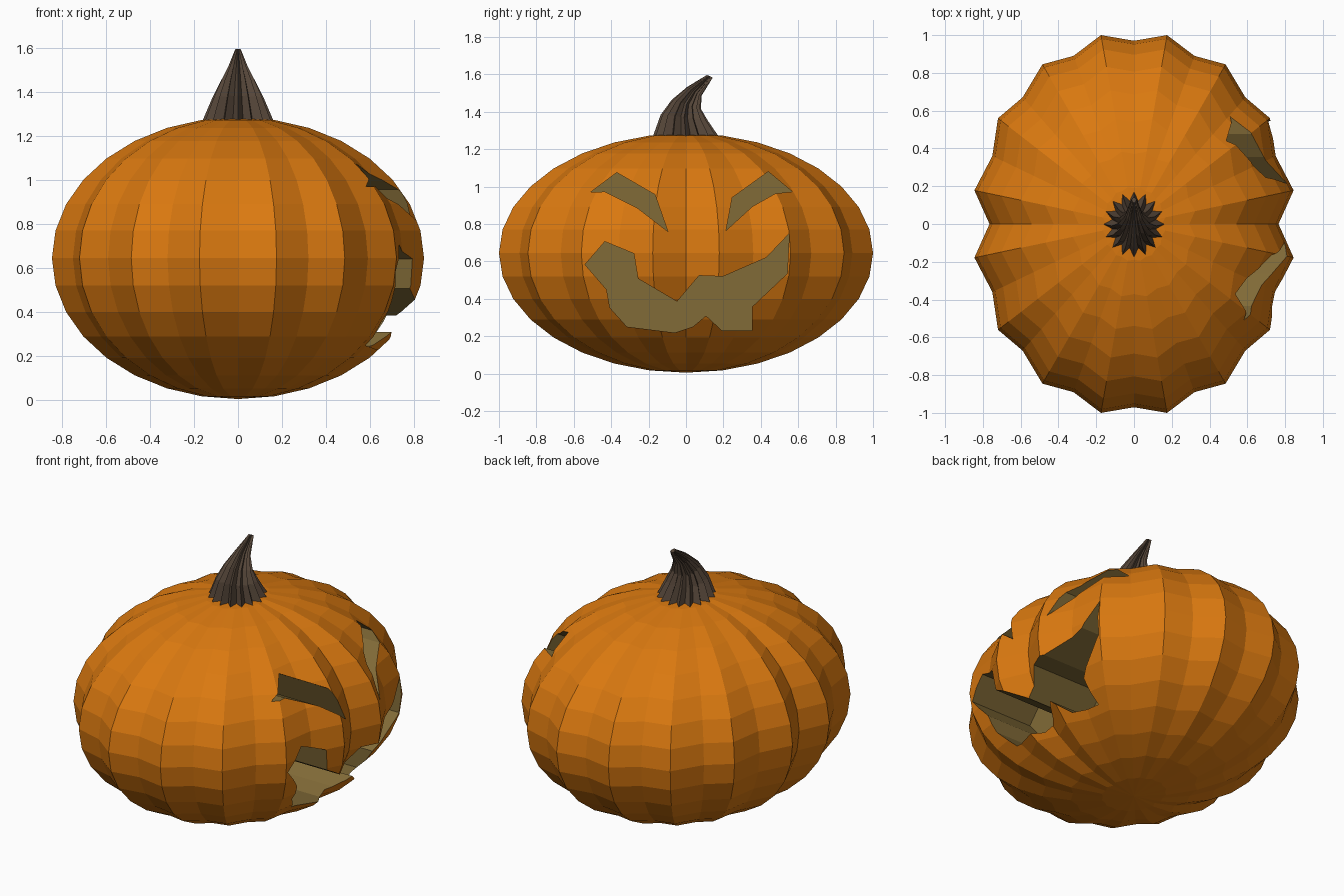
import bpy, bmesh, math

if "Cube" in bpy.data.objects:
    bpy.data.objects.remove(bpy.data.objects["Cube"])


def material(name, rgb):
    m = bpy.data.materials.new(name)
    m.diffuse_color = (*rgb, 1)
    m.use_nodes = True
    m.node_tree.nodes["Principled BSDF"].inputs["Base Color"].default_value = m.diffuse_color
    return m


orange = material("orange skin", (0.70, 0.19, 0.005))
flesh = material("carved flesh", (0.22, 0.145, 0.038))
brown = material("stem brown", (0.09, 0.06, 0.04))


def finish(name, bm, mats, index=0):
    bmesh.ops.recalc_face_normals(bm, faces=bm.faces)
    for f in bm.faces:
        f.material_index = index
    me = bpy.data.meshes.new(name)
    bm.to_mesh(me)
    bm.free()
    ob = bpy.data.objects.new(name, me)
    bpy.context.collection.objects.link(ob)
    for m in mats:
        me.materials.append(m)
    return ob


def bridge(bm, rings):
    for a, b in zip(rings, rings[1:]):
        n = len(a)
        for i in range(n):
            j = (i + 1) % n
            bm.faces.new((a[i], a[j], b[j], b[i]))


# Ribbed outline: quarter from the +y valley to the +x valley, then mirrored
quarter = [(0, .97), (.175, 1.0), (.32, .89), (.485, .845), (.59, .67),
           (.72, .56), (.75, .36), (.845, .178), (.765, 0)]
half = quarter + [(x, -y) for x, y in quarter[-2::-1]]
outline = half + [(-x, y) for x, y in half[-2:0:-1]]

# Pumpkin body: the outline scaled along a 16-ring sphere
CZ, RZ, RINGS = 0.645, 0.64, 16
bm = bmesh.new()
rings = []
for k in range(1, RINGS):
    t = -math.pi / 2 + math.pi * k / RINGS
    rings.append([bm.verts.new((x * math.cos(t), y * math.cos(t), CZ + RZ * math.sin(t)))
                  for x, y in outline])
bridge(bm, rings)
for ring, z in ((rings[0], CZ - RZ), (rings[-1], CZ + RZ)):
    pole = bm.verts.new((0, 0, z))
    for i in range(len(ring)):
        bm.faces.new((ring[i], ring[(i + 1) % len(ring)], pole))
body = finish("pumpkin_body", bm, [orange, flesh])

# Carved face pockets (y, z outlines) cut in from the +x side
left_eye = [(-.51, .97), (-.37, 1.075), (-.166, .957), (-.097, .76), (-.263, .888), (-.434, .973)]
right_eye = [(.568, .973), (.44, 1.08), (.247, .941), (.214, .765), (.354, .893), (.477, .963)]
mouth = [(-.54, .583), (-.434, .706), (-.279, .642), (-.257, .508), (-.048, .385),
         (.07, .524), (.198, .519), (.429, .62), (.552, .749), (.541, .535),
         (.354, .358), (.354, .23), (.193, .23), (.107, .31), (.037, .251),
         (-.06, .219), (-.316, .251), (-.407, .353), (-.424, .449)]
for label, shape in (("left_eye", left_eye), ("right_eye", right_eye), ("mouth", mouth)):
    bm = bmesh.new()
    ends = [[bm.verts.new((x, y, z)) for y, z in shape] for x in (0.3, 1.1)]
    bridge(bm, ends)
    bm.faces.new(ends[0])
    bm.faces.new(ends[1])
    cutter = finish(label + "_cutter", bm, [orange, flesh], 1)
    cutter.hide_render = True
    mod = body.modifiers.new(label, 'BOOLEAN')
    mod.operation = 'DIFFERENCE'
    mod.solver = 'EXACT'
    mod.object = cutter
    bpy.context.view_layer.objects.active = body
    bpy.ops.object.modifier_apply(modifier=mod.name)
    bpy.data.objects.remove(cutter)

# Stem: fluted, tapering rings that lean towards +y
# each ring: lower-y edge (y, z), higher-y edge (y, z), half width in x
stem_rings = [((-.18, 1.26), (.18, 1.26), .165),
              ((-.135, 1.385), (.115, 1.355), .118),
              ((-.075, 1.465), (.08, 1.415), .083),
              ((.005, 1.532), (.083, 1.485), .047),
              ((.112, 1.597), (.143, 1.583), .014)]
bm = bmesh.new()
rings = []
for (y0, z0), (y1, z1), w in stem_rings:
    ring = []
    for i in range(32):
        a = 2 * math.pi * i / 32
        r = 1.0 if i % 2 == 0 else 0.74
        s = 0.5 + 0.5 * r * math.sin(a)
        ring.append(bm.verts.new((w * r * math.cos(a), y0 + (y1 - y0) * s, z0 + (z1 - z0) * s)))
    rings.append(ring)
bridge(bm, rings)
bm.faces.new(rings[0])
bm.faces.new(rings[-1])
finish("stem", bm, [brown])
